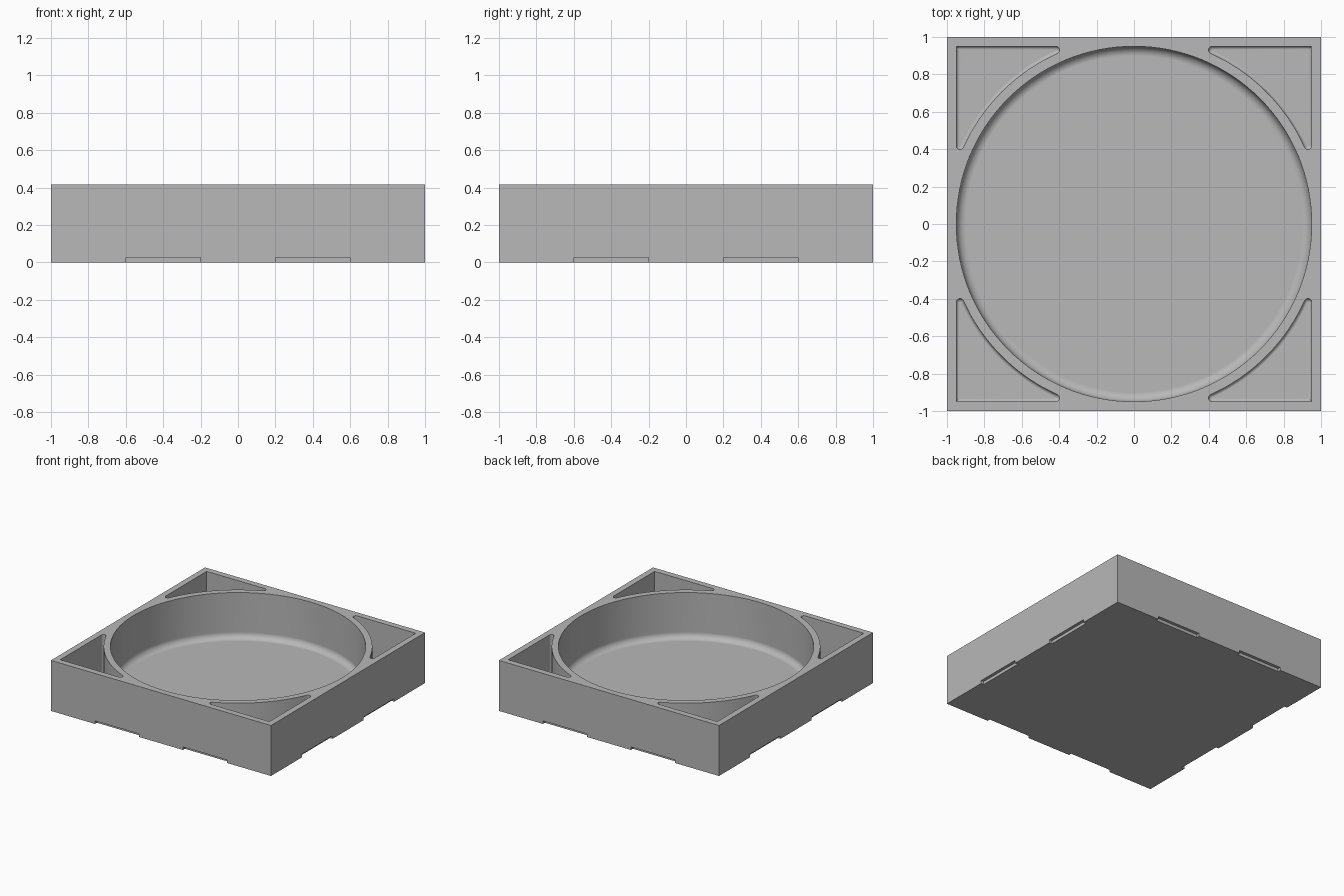
import bpy
import bmesh
from math import sin, cos, pi, sqrt, atan2
from mathutils import Matrix

default = bpy.data.objects.get("Cube")
if default:
    bpy.data.objects.remove(default, do_unlink=True)

HEIGHT = 0.415
FLOOR = 0.04
INNER = 0.95        # inner face of the walls and radius of the bowl
OVER = HEIGHT + 0.1  # cutters rise above the rim

grey = bpy.data.materials.new("grey")
grey.use_nodes = True
colour = (0.48, 0.48, 0.48, 1)
grey.diffuse_color = colour
grey.node_tree.nodes["Principled BSDF"].inputs["Base Color"].default_value = colour


def make_object(name, bm):
    bmesh.ops.recalc_face_normals(bm, faces=bm.faces)
    mesh = bpy.data.meshes.new(name)
    bm.to_mesh(mesh)
    bm.free()
    mesh.materials.append(grey)
    ob = bpy.data.objects.new(name, mesh)
    bpy.context.collection.objects.link(ob)
    return ob


def add_box(bm, centre, size):
    matrix = Matrix.Translation(centre) @ Matrix.Diagonal((*size, 1))
    bmesh.ops.create_cube(bm, size=1, matrix=matrix)


def arc(cx, cy, radius, start, end, steps):
    angles = [start + (end - start) * i / steps for i in range(steps + 1)]
    return [(cx + radius * cos(a), cy + radius * sin(a)) for a in angles]


def add_pocket(bm, outline, fillet, turn=0, steps=6):
    """Solid with straight walls and a rounded lower edge; outline(d) is inset by d."""
    levels = [(0, OVER)]
    for i in range(steps + 1):
        a = pi / 2 * i / steps
        levels.append((fillet * (1 - cos(a)), FLOOR + fillet * (1 - sin(a))))
    rotation = Matrix.Rotation(turn, 3, "Z")
    rings = []
    for inset, z in levels:
        ring = [bm.verts.new((x, y, z)) for x, y in outline(inset)]
        bmesh.ops.rotate(bm, verts=ring, cent=(0, 0, 0), matrix=rotation)
        rings.append(ring)
    for upper, lower in zip(rings, rings[1:]):
        for i in range(len(upper)):
            bm.faces.new((upper[i - 1], upper[i], lower[i], lower[i - 1]))
    bm.faces.new(rings[0])
    bm.faces.new(rings[-1])


def bowl_outline(d):
    return arc(0, 0, INNER - d, 0, 2 * pi, 128)[:-1]


def corner_outline(d):
    # Square outer corner, concave arc round the bowl, rounded tips
    tip = 0.02
    far = INNER - tip
    outer = 1.0
    near = sqrt((outer + tip) ** 2 - far ** 2)
    a = atan2(far, near)
    b = pi / 2 - a
    return ([(INNER - d, INNER - d)]
            + arc(near, far, tip - d, pi / 2, pi + a, 10)
            + arc(0, 0, outer + d, a, b, 32)[1:-1]
            + arc(far, near, tip - d, pi + b, 2 * pi, 10))


# Solid block
bm = bmesh.new()
add_box(bm, (0, 0, HEIGHT / 2), (2, 2, HEIGHT))
tray = make_object("tray", bm)

# Round bowl, four corner pockets and two notches under each side
bm = bmesh.new()
add_pocket(bm, bowl_outline, 0.05)
for k in range(4):
    add_pocket(bm, corner_outline, 0.018, k * pi / 2)
for side in (-1, 1):
    for along in (-0.4, 0.4):
        add_box(bm, (along, side, 0), (0.4, 0.05, 0.05))
        add_box(bm, (side, along, 0), (0.05, 0.4, 0.05))
cutter = make_object("tray_cutter", bm)
cutter.hide_render = True

cut = tray.modifiers.new("cut", "BOOLEAN")
cut.operation = "DIFFERENCE"
cut.solver = "EXACT"
cut.object = cutter

bpy.ops.object.select_all(action="DESELECT")
bpy.context.view_layer.objects.active = tray
tray.select_set(True)
bpy.ops.object.modifier_apply(modifier=cut.name)
bpy.data.objects.remove(cutter, do_unlink=True)

# Smooth curved walls, crisp edges
bpy.ops.object.shade_smooth_by_angle(angle=pi / 6)
weighted = tray.modifiers.new("weighted_normals", "WEIGHTED_NORMAL")
weighted.keep_sharp = True
